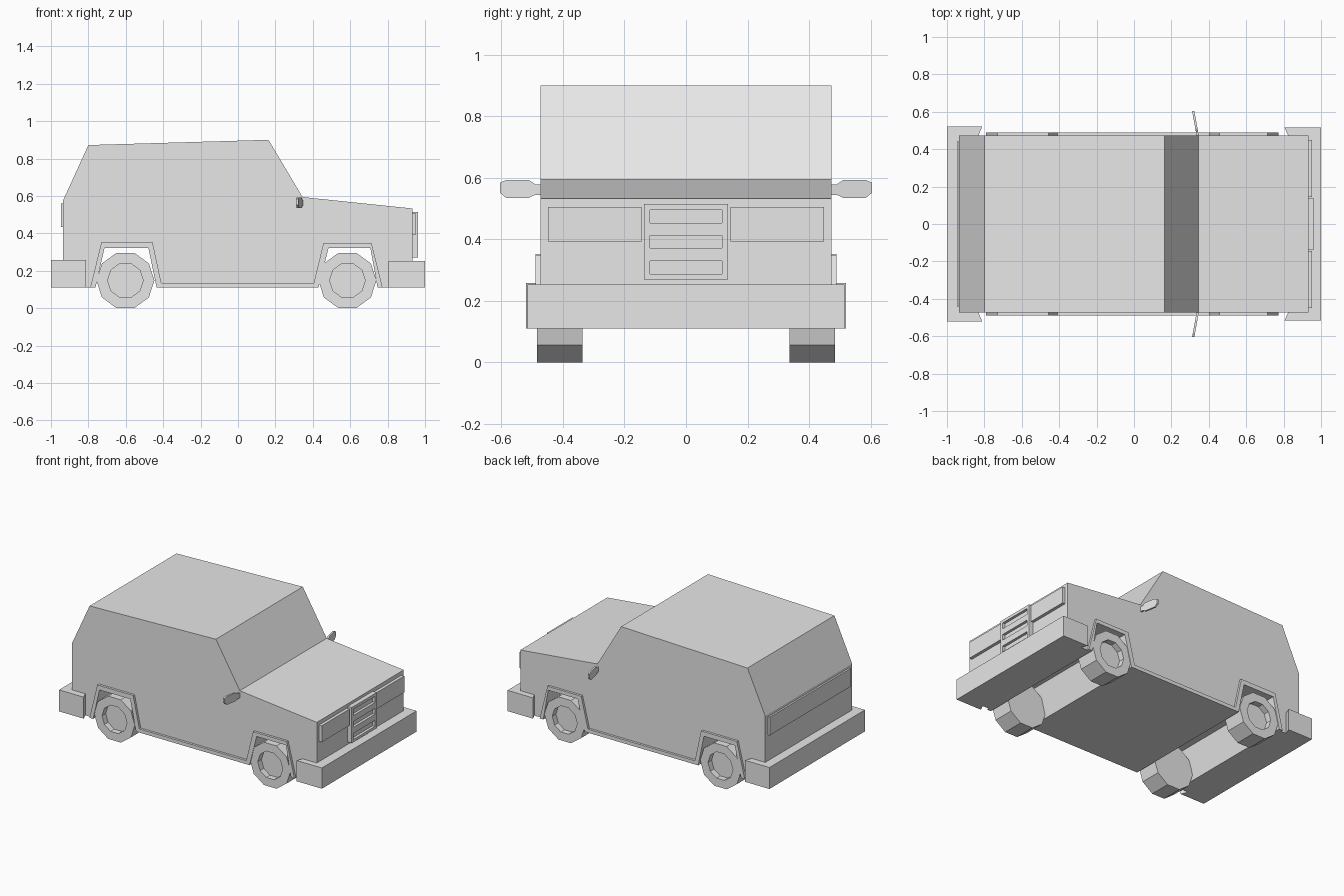
import bpy, bmesh, math

cube = bpy.data.objects.get("Cube")
if cube:
    bpy.data.objects.remove(cube, do_unlink=True)

grey = bpy.data.materials.new("plain_grey")
grey.use_nodes = True
grey.diffuse_color = (0.8, 0.8, 0.8, 1)
grey.node_tree.nodes["Principled BSDF"].inputs["Base Color"].default_value = grey.diffuse_color


def finish(name, bm):
    bmesh.ops.recalc_face_normals(bm, faces=bm.faces)
    mesh = bpy.data.meshes.new(name)
    bm.to_mesh(mesh)
    bm.free()
    mesh.materials.append(grey)
    obj = bpy.data.objects.new(name, mesh)
    bpy.context.collection.objects.link(obj)
    return obj


def prism(name, outline, place, offset):
    """Extrude a flat outline; place maps its 2D points into space."""
    bm = bmesh.new()
    face = bm.faces.new([bm.verts.new(place(u, v)) for u, v in outline])
    new = bmesh.ops.extrude_face_region(bm, geom=[face])["geom"]
    bmesh.ops.translate(bm, vec=offset, verts=[g for g in new if isinstance(g, bmesh.types.BMVert)])
    return finish(name, bm)


def box(name, x, y, z):
    outline = [(x[0], y[0]), (x[1], y[0]), (x[1], y[1]), (x[0], y[1])]
    return prism(name, outline, lambda u, v: (u, v, z[0]), (0, 0, z[1] - z[0]))


SIDE = 0.473
FLOOR = 0.11
SIDES = (("left", 1), ("right", -1))  # sides across y
front_arch = [(0.746, FLOOR), (0.708, 0.322), (0.484, 0.322), (0.43, FLOOR)]
rear_arch = [(-0.435, FLOOR), (-0.479, 0.322), (-0.714, 0.322), (-0.762, FLOOR)]

# Body with wheel tunnels running across it
shell = [(-0.935, FLOOR), (-0.935, 0.577), (-0.80, 0.872), (0.163, 0.90),
         (0.345, 0.594), (0.932, 0.533), (0.932, FLOOR)]
prism("body", shell + front_arch + rear_arch, lambda u, v: (u, -SIDE, v), (0, 2 * SIDE, 0))

# Arch and sill trim
trim = [(-0.79, FLOOR), (-0.73, 0.353), (-0.457, 0.353), (-0.41, 0.135),
        (0.405, 0.135), (0.457, 0.348), (0.714, 0.348), (0.773, FLOOR)]
for side, s in SIDES:
    prism(side + "_trim", trim + front_arch + rear_arch,
          lambda u, v: (u, s * SIDE, v), (0, s * 0.016, 0))

# Wrap-around bumpers
for name, end, lip, inner, half, top in (("front_bumper", 1, 0.805, 0.932, 0.515, 0.253),
                                         ("rear_bumper", -1, 0.812, 0.935, 0.52, 0.258)):
    half_plan = [(1.0, half), (lip, half), (lip + 0.02, SIDE), (inner, SIDE)]
    plan = half_plan + [(x, -y) for x, y in reversed(half_plan)]
    prism(name, plan, lambda u, v: (end * u, v, FLOOR), (0, 0, top - FLOOR))

# Headlights and tailgate panel
for side, s in SIDES:
    box(side + "_headlight", (0.93, 0.953), (s * 0.145, s * 0.449), (0.393, 0.506))
box("tailgate_panel", (-0.947, -0.933), (-0.44, 0.44), (0.435, 0.56))

# Grille: back plate, rails and crossbars around three slots
box("grille_back", (0.93, 0.945), (-0.137, 0.137), (0.27, 0.515))
for side, s in SIDES:
    box(side + "_grille_rail", (0.945, 0.963), (s * 0.117, s * 0.137), (0.27, 0.515))
for i, span in enumerate([(0.27, 0.288), (0.33, 0.372), (0.412, 0.453), (0.495, 0.515)]):
    box(f"grille_bar_{i + 1}", (0.945, 0.963), (-0.117, 0.117), span)


# Ten-sided wheels with a recessed hub
def wheel(name, x, s):
    bm = bmesh.new()
    ring = [bm.verts.new((x + 0.155 * math.cos(a), s * 0.337, 0.148 + 0.155 * math.sin(a)))
            for a in (math.tau * i / 10 for i in range(10))]
    inner = bm.faces.new(ring)
    geom = bmesh.ops.extrude_face_region(bm, geom=[inner], use_keep_orig=True)["geom"]
    outer = [g for g in geom if isinstance(g, bmesh.types.BMFace)][0]
    bmesh.ops.translate(bm, vec=(0, s * 0.148, 0), verts=outer.verts)
    bmesh.ops.recalc_face_normals(bm, faces=bm.faces)
    bmesh.ops.inset_region(bm, faces=[outer], thickness=0.057, use_even_offset=True)
    geom = bmesh.ops.extrude_discrete_faces(bm, faces=[outer])["faces"]
    bmesh.ops.translate(bm, vec=(0, -s * 0.04, 0), verts=geom[0].verts)
    finish(name, bm)


for side, s in SIDES:
    wheel("front_" + side + "_wheel", 0.585, s)
    wheel("rear_" + side + "_wheel", -0.602, s)

# Swept-back door mirrors
mirror = [(0.46, 0.579), (0.49, 0.579), (0.511, 0.593), (0.585, 0.593), (0.605, 0.584),
          (0.605, 0.552), (0.585, 0.535), (0.511, 0.535), (0.49, 0.545), (0.46, 0.545)]
for side, s in SIDES:
    prism(side + "_mirror", mirror,
          lambda u, v: (0.334 - 0.18 * (u - 0.475), s * u, v), (0.012, 0, 0))
